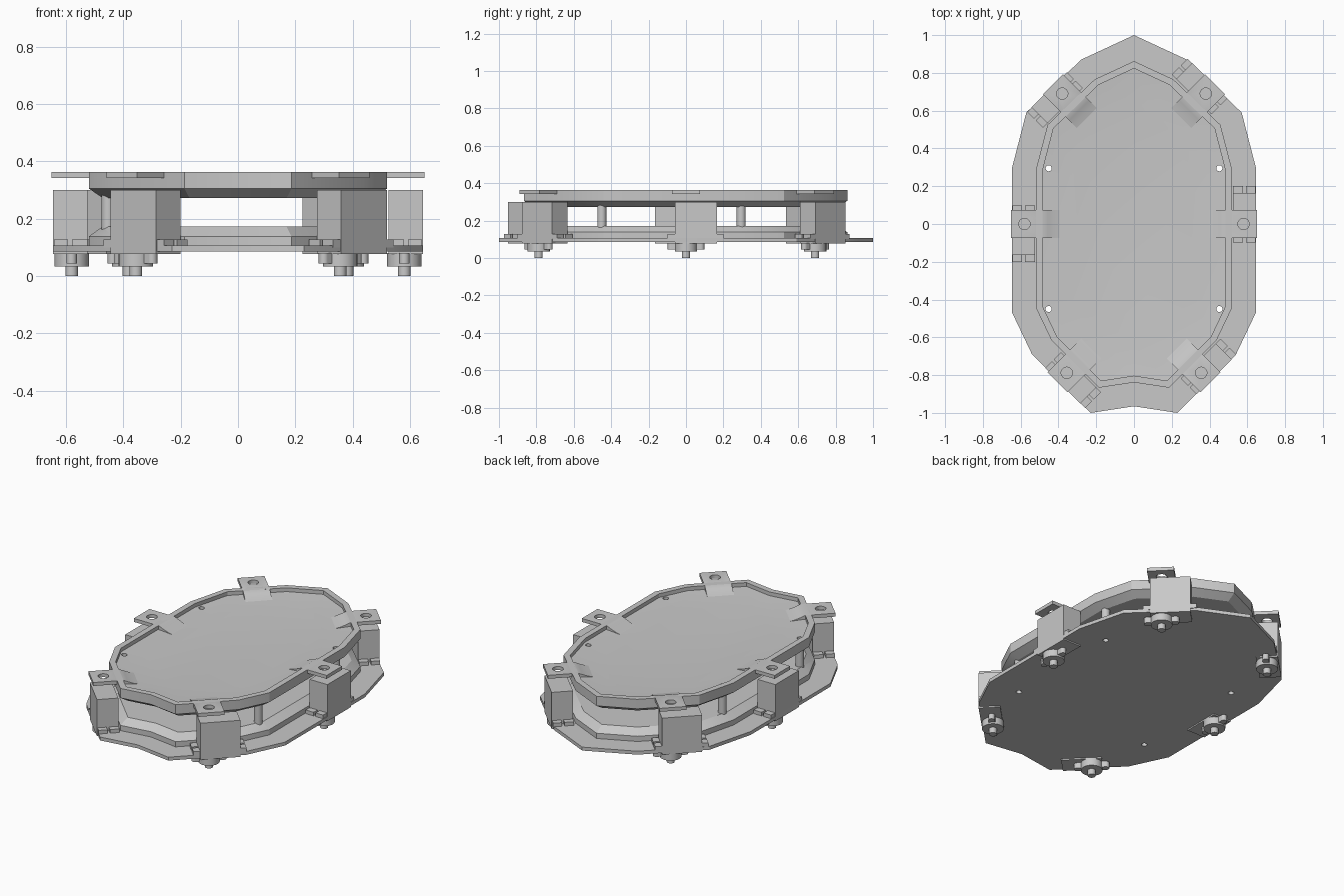
import bpy, bmesh
from math import cos, sin, pi, radians
from mathutils import Vector, Matrix

if "Cube" in bpy.data.objects:
    bpy.data.objects.remove(bpy.data.objects["Cube"])

grey = bpy.data.materials.new("plain_grey")
grey.use_nodes = True
grey.diffuse_color = (0.58, 0.58, 0.58, 1)
grey.node_tree.nodes["Principled BSDF"].inputs["Base Color"].default_value = (0.58, 0.58, 0.58, 1)


def loft(name, rings, place=Matrix()):
    """Skin a stack of equal-length point rings and cap both ends."""
    bm = bmesh.new()
    loops = [[bm.verts.new(p) for p in ring] for ring in rings]
    n = len(loops[0])
    for a, b in zip(loops, loops[1:]):
        for i in range(n):
            j = (i + 1) % n
            bm.faces.new((a[i], a[j], b[j], b[i]))
    bm.faces.new(loops[0][::-1])
    bm.faces.new(loops[-1])
    bmesh.ops.recalc_face_normals(bm, faces=bm.faces)
    mesh = bpy.data.meshes.new(name)
    bm.to_mesh(mesh)
    bm.free()
    mesh.materials.append(grey)
    obj = bpy.data.objects.new(name, mesh)
    obj.matrix_world = place
    bpy.context.collection.objects.link(obj)
    return obj


def box(name, x0, x1, y0, y1, z0, z1, place):
    pts = [(x0, y0), (x1, y0), (x1, y1), (x0, y1)]
    return loft(name, [[(x, y, z) for x, y in pts] for z in (z0, z1)], place)


def cylinder(name, x, y, r, z0, z1, place=Matrix(), n=24):
    ring = [(x + r * cos(2 * pi * i / n), y + r * sin(2 * pi * i / n)) for i in range(n)]
    return loft(name, [[(px, py, z) for px, py in ring] for z in (z0, z1)], place)


def cut(obj, cutter):
    cutter.hide_render = True
    mod = obj.modifiers.new("hole", "BOOLEAN")
    mod.operation = "DIFFERENCE"
    mod.solver = "EXACT"
    mod.object = cutter
    bpy.context.view_layer.objects.active = obj
    bpy.ops.object.modifier_apply(modifier=mod.name)
    bpy.data.objects.remove(cutter)


# Plate outline, mirrored across x, running clockwise from the rear point
half = [(0, 1), (0.28, 0.87), (0.57, 0.59), (0.645, 0.3), (0.645, -0.47),
        (0.54, -0.69), (0.23, -1), (0, -0.965)]
outline = [Vector(p) for p in half + [(-x, y) for x, y in half[-2:0:-1]]]


def inset(d):
    """Outline moved inward by d with mitred corners."""
    result = []
    for i, p in enumerate(outline):
        e1 = (p - outline[i - 1]).normalized()
        e2 = (outline[(i + 1) % len(outline)] - p).normalized()
        n1, n2 = Vector((e1.y, -e1.x)), Vector((e2.y, -e2.x))
        result.append(p + (n1 + n2) * d / (1 + n1.dot(n2)))
    return result


def shell(name, profile):
    return loft(name, [[(p.x, p.y, z) for p in inset(d)] for d, z in profile])


# Large layers
base_plate = shell("base_plate", [(0, 0.085), (0, 0.106)])
lower_body = shell("lower_body", [(0.125, 0.105), (0.125, 0.138), (0.172, 0.172)])
upper_tray = shell("upper_tray", [(0.172, 0.273), (0.125, 0.305), (0.125, 0.363),
                                  (0.16, 0.363), (0.16, 0.34), (0.32, 0.328)])

# Hollow spacers with holes running through every layer
for sx in (-1, 1):
    for y in (0.295, -0.45):
        x = 0.452 * sx
        spacer = cylinder("spacer", x, y, 0.024, 0.16, 0.292)
        for part in (base_plate, lower_body, upper_tray, spacer):
            cut(part, cylinder("hole_cutter", x, y, 0.016, -0.1, 0.5))


def mount(x, y, angle):
    """Lug, column and foot; local x points outward, y along the edge."""
    place = Matrix.Translation((x, y, 0)) @ Matrix.Rotation(radians(angle), 4, "Z")

    # Lug with a tongue that curves down into the tray
    side = [(0.07, 0.363), (-0.1, 0.363), (-0.125, 0.352), (-0.155, 0.341), (-0.19, 0.332),
            (-0.09, 0.325), (-0.065, 0.342), (0.07, 0.342)]
    lug = loft("lug", [[(r, t, z) for r, z in side] for t in (-0.075, 0.075)], place)
    cut(lug, cylinder("lug_cutter", 0, 0, 0.03, 0.25, 0.45, place))

    # Column with slotted tabs at both ends
    box("column", -0.055, 0.065, -0.06, 0.165, 0.077, 0.3, place)
    for t0, t1 in ((-0.098, -0.055), (0.16, 0.2)):
        box("inner_tab", -0.055, -0.002, t0, t1, 0.1, 0.128, place)
        box("outer_tab", 0.012, 0.062, t0, t1, 0.1, 0.128, place)

    # Motor hub with ears and a pin
    cylinder("hub", 0, 0, 0.06, 0.034, 0.08, place)
    box("hub_ears", -0.018, 0.018, -0.08, 0.08, 0.044, 0.08, place)
    for t in (-0.08, 0.08):
        cylinder("hub_ear_end", 0, t, 0.018, 0.044, 0.08, place, 16)
    cylinder("pin", 0, 0, 0.022, 0, 0.04, place)


for spot in ((0.58, 0, 0), (0.38, 0.69, 45), (-0.38, 0.69, 135),
             (-0.58, 0, 180), (-0.356, -0.788, 225), (0.356, -0.788, 315)):
    mount(*spot)

# Smooth the rounded parts, keep the edges sharp
bpy.ops.object.select_all(action="DESELECT")
for obj in bpy.context.collection.objects:
    if obj.type == "MESH" and obj.data.materials[:1] == [grey]:
        obj.select_set(True)
        bpy.context.view_layer.objects.active = obj
bpy.ops.object.shade_smooth_by_angle(angle=radians(25))
